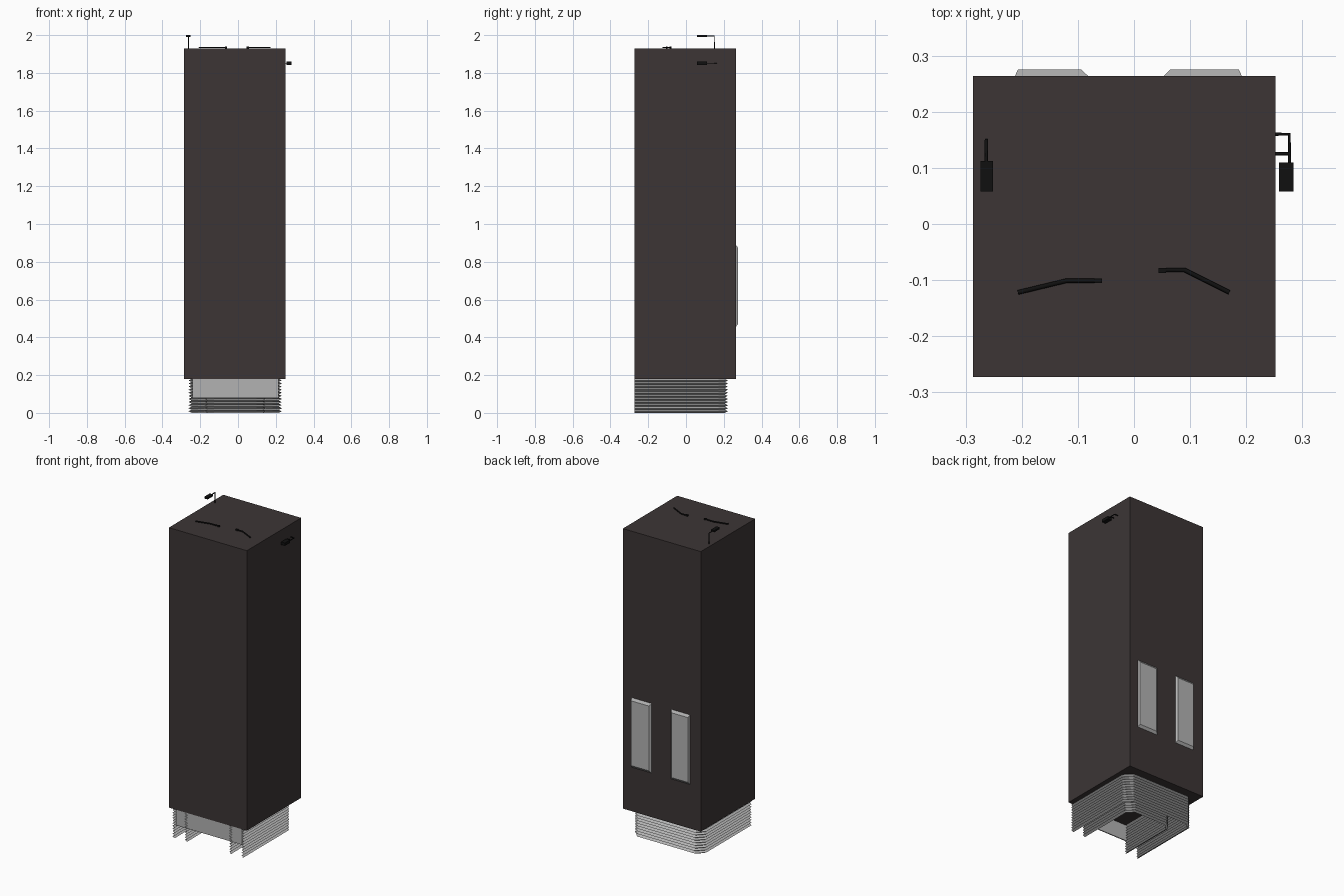
import bpy
import bmesh
from mathutils import Vector

cube = bpy.data.objects.get("Cube")
if cube:
    bpy.data.objects.remove(cube, do_unlink=True)


def material(name, rgb):
    m = bpy.data.materials.new(name)
    m.use_nodes = True
    m.diffuse_color = (*rgb, 1)
    bsdf = m.node_tree.nodes["Principled BSDF"]
    bsdf.inputs["Base Color"].default_value = (*rgb, 1)
    bsdf.inputs["Roughness"].default_value = 0.8
    return m


BROWN = material("dark brown", (0.045, 0.036, 0.036))
GREY = material("light grey", (0.45, 0.45, 0.45))
BLACK = material("black", (0.005, 0.005, 0.005))


def finish(name, bm, mat, fix_normals=True):
    if fix_normals:
        bmesh.ops.recalc_face_normals(bm, faces=bm.faces)
    mesh = bpy.data.meshes.new(name)
    bm.to_mesh(mesh)
    bm.free()
    mesh.materials.append(mat)
    obj = bpy.data.objects.new(name, mesh)
    bpy.context.collection.objects.link(obj)
    return obj


def box(name, lo, hi, mat):
    lo, hi = Vector(lo), Vector(hi)
    bm = bmesh.new()
    bmesh.ops.create_cube(bm, size=1)
    for v in bm.verts:
        v.co = (lo + hi) / 2 + v.co * (hi - lo)
    return finish(name, bm, mat)


def rod(name, points, radius, mat):
    curve = bpy.data.curves.new(name, "CURVE")
    curve.dimensions = "3D"
    curve.bevel_depth = radius
    curve.bevel_resolution = 1
    curve.use_fill_caps = True
    spline = curve.splines.new("POLY")
    spline.points.add(len(points) - 1)
    for p, co in zip(spline.points, points):
        p.co = (*co, 1)
    curve.materials.append(mat)
    obj = bpy.data.objects.new(name, curve)
    bpy.context.collection.objects.link(obj)
    return obj


def bellows(name, half, back, depth, folds=11):
    """Pleated U-shaped sheet, open at the front."""
    cx, front, height, cut = -0.015, -0.273, 0.18, 0.05
    bm = bmesh.new()
    previous = None
    for i in range(2 * folds + 1):
        d = 0 if i % 2 else depth
        w, b = half - d, back - d
        outline = [(-w, front), (-w, back - cut), (cut - half, b),
                   (half - cut, b), (w, back - cut), (w, front)]
        row = [bm.verts.new((cx + x, y, height * i / (2 * folds))) for x, y in outline]
        if previous:
            for k in range(len(row) - 1):
                bm.faces.new((previous[k + 1], previous[k], row[k], row[k + 1]))
        previous = row
    return finish(name, bm, GREY, False)


def raised_panel(name, base_x, top_x):
    """Back panel with sloping edges."""
    bm = bmesh.new()
    rings = []
    for (x0, x1), (z0, z1), y in ((base_x, (0.455, 0.89), 0.264),
                                  (top_x, (0.47, 0.875), 0.275)):
        rings.append([bm.verts.new(c) for c in
                      ((x0, y, z0), (x1, y, z0), (x1, y, z1), (x0, y, z1))])
    low, high = rings
    bm.faces.new(low)
    bm.faces.new(high)
    for k in range(4):
        n = (k + 1) % 4
        bm.faces.new((low[k], low[n], high[n], high[k]))
    return finish(name, bm, GREY)


# Tower body
box("tower_body", (-0.287, -0.273, 0.18), (0.252, 0.264, 1.93), BROWN)

# Pleated skirt and front plate
bellows("outer_bellows", 0.247, 0.222, 0.016)
bellows("inner_bellows", 0.162, 0.137, 0.016)
box("front_plate", (-0.242, -0.268, 0.08), (0.214, -0.262, 0.18), GREY)

# Raised panels on the back
raised_panel("back_panel_right", (-0.212, -0.082), (-0.207, -0.094))
raised_panel("back_panel_left", (0.053, 0.192), (0.064, 0.187))

# Wipers lying on the roof
z = 1.934
rod("right_wiper", [(-0.207, -0.122, z), (-0.12, -0.101, z), (-0.06, -0.101, z)], 0.004, BLACK)
box("right_wiper_pivot", (-0.07, -0.105, 1.93), (-0.057, -0.097, 1.939), BLACK)
rod("left_wiper", [(0.17, -0.122, z), (0.09, -0.082, z), (0.045, -0.082, z)], 0.004, BLACK)
box("left_wiper_pivot", (0.044, -0.087, 1.93), (0.057, -0.078, 1.939), BLACK)

# Mirror on a roof pole
rod("roof_mirror_pole", [(-0.263, 0.15, 1.93), (-0.263, 0.15, 1.995),
                         (-0.263, 0.1, 1.995)], 0.003, BLACK)
box("roof_mirror_head", (-0.274, 0.058, 1.989), (-0.251, 0.112, 2.0), BLACK)

# Mirror on the left side
z = 1.851
rod("side_mirror_frame", [(0.25, 0.16, z), (0.277, 0.16, z), (0.277, 0.1, z)], 0.003, BLACK)
rod("side_mirror_brace", [(0.25, 0.125, z), (0.277, 0.125, z)], 0.003, BLACK)
box("side_mirror_head", (0.258, 0.058, 1.842), (0.284, 0.11, 1.86), BLACK)
